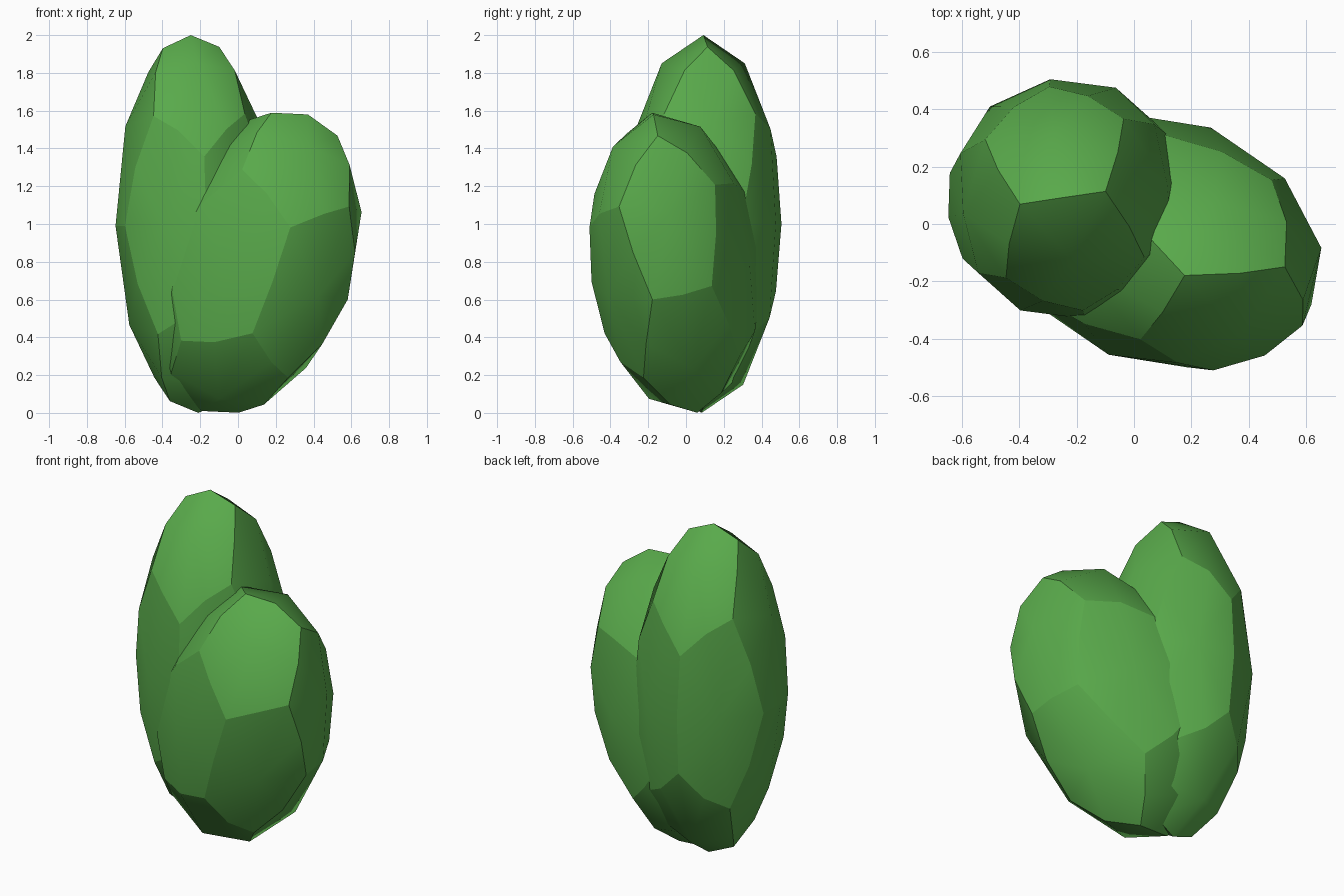
import bpy, bmesh, math
from mathutils import Vector, Matrix
from itertools import product

if "Cube" in bpy.data.objects:
    bpy.data.objects.remove(bpy.data.objects["Cube"])

PHI = (1 + 5 ** 0.5) / 2
R = 1 / PHI

# Unit dodecahedron corners and face directions
corners = [Vector(p) for p in product((-1, 1), repeat=3)]
faces = []
for a, b in product((-1, 1), repeat=2):
    corners += [Vector((a * R, 0, b * PHI)), Vector((a * PHI, b * R, 0)), Vector((0, a * PHI, b * R))]
    faces += [Vector((0, a, b * PHI)), Vector((a * PHI, 0, b)), Vector((a, b * PHI, 0))]
corners = [c.normalized() for c in corners]
faces = [f.normalized() for f in faces]

leaf = bpy.data.materials.new("leaf_green")
leaf.diffuse_color = (0.10, 0.40, 0.07, 1)
leaf.use_nodes = True
leaf.node_tree.nodes["Principled BSDF"].inputs["Base Color"].default_value = leaf.diffuse_color


def foliage(name, centre, x_axis, y_axis, z_axis):
    """Rounded dodecahedron, each pentagon split into five kites, stretched along three axes."""
    bm = bmesh.new()
    for f in faces:
        ring = sorted(corners, key=lambda c: -c.dot(f))[:5]
        u = f.orthogonal().normalized()
        v = f.cross(u)
        ring.sort(key=lambda c: math.atan2(c.dot(v), c.dot(u)))
        mids = [(ring[i] + ring[(i + 1) % 5]).normalized() for i in range(5)]
        for i in range(5):
            bm.faces.new([bm.verts.new(p) for p in (f, mids[i - 1], ring[i], mids[i])]).smooth = True
    bmesh.ops.remove_doubles(bm, verts=bm.verts, dist=1e-4)
    # creases follow the pentagon outlines
    for e in bm.edges:
        e.smooth = any((v.co - f).length < 1e-3 for v in e.verts for f in faces)
    m = Matrix((x_axis, y_axis, z_axis)).transposed().to_4x4()
    bm.transform(Matrix.Translation(centre) @ m)
    bmesh.ops.recalc_face_normals(bm, faces=bm.faces)
    me = bpy.data.meshes.new(name)
    bm.to_mesh(me)
    bm.free()
    me.materials.append(leaf)
    ob = bpy.data.objects.new(name, me)
    bpy.context.collection.objects.link(ob)
    return ob


# Tall upright clump at the back left
s, c = 0.423 * math.sin(math.radians(8.5)), 0.423 * math.cos(math.radians(8.5))
foliage("tall_foliage", (-0.23, 0.087, 1.0), (c, s, 0.01), (-s, c, 0), (-0.02, 0.005, 1.0))

# Shorter leaning clump at the front right
foliage("short_foliage", (0.09, -0.06, 0.795),
        (0.49, 0.042, -0.17), (-0.093, 0.44, 0.10), (0.28, -0.112, 0.785))
